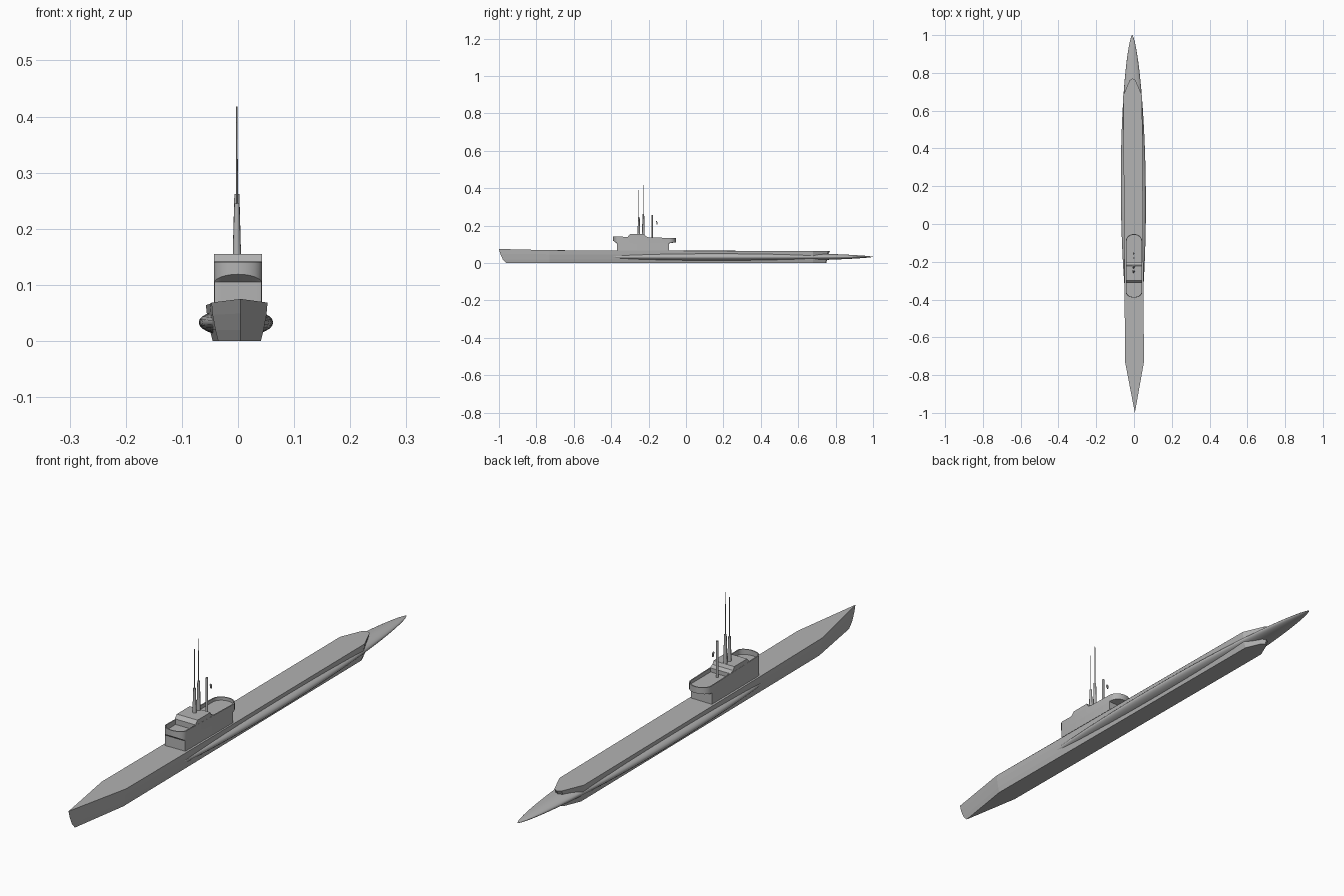
import bpy, bmesh, math
from mathutils import Vector

cube = bpy.data.objects.get("Cube")
if cube:
    bpy.data.objects.remove(cube, do_unlink=True)

grey = bpy.data.materials.new("hull grey")
grey.use_nodes = True
grey.diffuse_color = (0.45, 0.45, 0.45, 1)
grey.node_tree.nodes["Principled BSDF"].inputs["Base Color"].default_value = (0.45, 0.45, 0.45, 1)


def drift(y):
    """Small sideways lean of the hull's centre line."""
    return -0.007 * (y + 0.35)


def loft(name, rings, smooth=None):
    """Skin a stack of equal-length closed rings and cap both ends."""
    bm = bmesh.new()
    rows = [[bm.verts.new(p) for p in ring] for ring in rings]
    n = len(rows[0])
    for a, b in zip(rows, rows[1:]):
        for i in range(n):
            j = (i + 1) % n
            bm.faces.new((a[i], a[j], b[j], b[i]))
    bm.faces.new(rows[0][::-1])
    bm.faces.new(rows[-1])
    bmesh.ops.remove_doubles(bm, verts=bm.verts, dist=1e-6)
    bmesh.ops.recalc_face_normals(bm, faces=bm.faces)
    mesh = bpy.data.meshes.new(name)
    bm.to_mesh(mesh)
    bm.free()
    mesh.materials.append(grey)
    ob = bpy.data.objects.new(name, mesh)
    bpy.context.collection.objects.link(ob)
    if smooth:
        bpy.ops.object.select_all(action='DESELECT')
        ob.select_set(True)
        bpy.context.view_layer.objects.active = ob
        bpy.ops.object.shade_smooth_by_angle(angle=math.radians(smooth))
    return ob


# Hull: stacked waterlines from the keel to the deck
def waterline(z, half, bow, stern, sheer=0.0):
    side = [(half, -0.73, 0.4), (half, -0.35, 0.2), (half, 0.68, 0),
            (half * 0.3, stern - 0.008, 0)]
    pts = [(0, bow, 1)] + side + [(0, stern, 0)] + [(-x, y, s) for x, y, s in side[::-1]]
    return [(x + drift(y), y, z + sheer * s) for x, y, s in pts]


loft("hull", [
    waterline(0, 0.038, -0.962, 0.75),
    waterline(0.02, 0.043, -0.980, 0.755),
    waterline(0.045, 0.048, -0.993, 0.76, 0.004),
    waterline(0.064, 0.05, -1.0, 0.77, 0.011),
])


# Ballast body: long flattened spindle that forms the side bulges and the tail
def spindle_ring(t, segments=28):
    y = 0.163 + 0.837 * t
    r = max(1 - t * t, 0) ** 0.65 + 0.004
    ring = []
    for k in range(segments):
        a = math.tau * k / segments
        ring.append((drift(y) + 0.066 * r * math.cos(a), y, 0.033 + 0.025 * r * math.sin(a)))
    return ring


steps = 32
loft("ballast_body", [spindle_ring(-math.cos(math.pi * k / steps)) for k in range(steps + 1)], 40)


# Tower: flat-ended base, overhanging rounded bulwark and sunken floor
FRONT, REAR = -0.37, -0.09


def tower_ring(height, inset=0.0, clamp=False):
    half, arc = 0.043 - inset, 12
    ring = []
    for y0, depth, start in ((REAR, 0.037, 0), (FRONT + 0.008, 0.028, math.pi)):
        for k in range(arc + 1):
            a = start + math.pi * k / arc
            x, y = half * math.cos(a), y0 + (depth - inset) * math.sin(a)
            y = min(max(y, FRONT), REAR) if clamp else y
            ring.append((x, y, height(y)))
    return ring


def lip(y):
    return 0.107 + 0.6 * max(FRONT - y, 0) + 0.1 * max(y - REAR, 0)


def rim(y):
    return 0.141 if y < -0.25 else 0.134


loft("tower", [
    tower_ring(lambda y: 0.06, clamp=True),
    tower_ring(lambda y: 0.105, clamp=True),
    tower_ring(lip),
    tower_ring(rim),
    tower_ring(rim, 0.004),
    tower_ring(lambda y: 0.122, 0.004),
], 30)

# Raised cabin across the middle of the tower
cabin = [(-0.31, 0.11), (-0.31, 0.142), (-0.298, 0.155), (-0.222, 0.155),
         (-0.216, 0.143), (-0.2, 0.137), (-0.2, 0.11)]
loft("cabin", [[(x, y, z) for y, z in cabin] for x in (-0.0425, 0.0425)])


# Masts: tapered posts, aerials and periscope
def post(name, x, y, z0, z1, r0, r1, sides=8):
    rings = []
    for z, r in ((z0, r0), (z1, r1)):
        rings.append([(x + r * math.cos(math.tau * k / sides),
                       y + r * math.sin(math.tau * k / sides), z) for k in range(sides)])
    return loft(name, rings, 50)


for label, y, post_top, tip in (("front", -0.252, 0.245, 0.39), ("rear", -0.228, 0.262, 0.418)):
    post(label + "_mast", -0.002, y, 0.15, post_top, 0.0075, 0.0045)
    post(label + "_aerial", -0.002, y, post_top - 0.002, tip, 0.0018, 0.0012, 6)
post("periscope", -0.002, -0.18, 0.12, 0.256, 0.0045, 0.0045)

# Small signal lamp behind the periscope
post("lamp", -0.002, -0.155, 0.207, 0.219, 0.003, 0.004, 6)
post("lamp_cap", -0.002, -0.158, 0.219, 0.224, 0.004, 0.002, 6)
